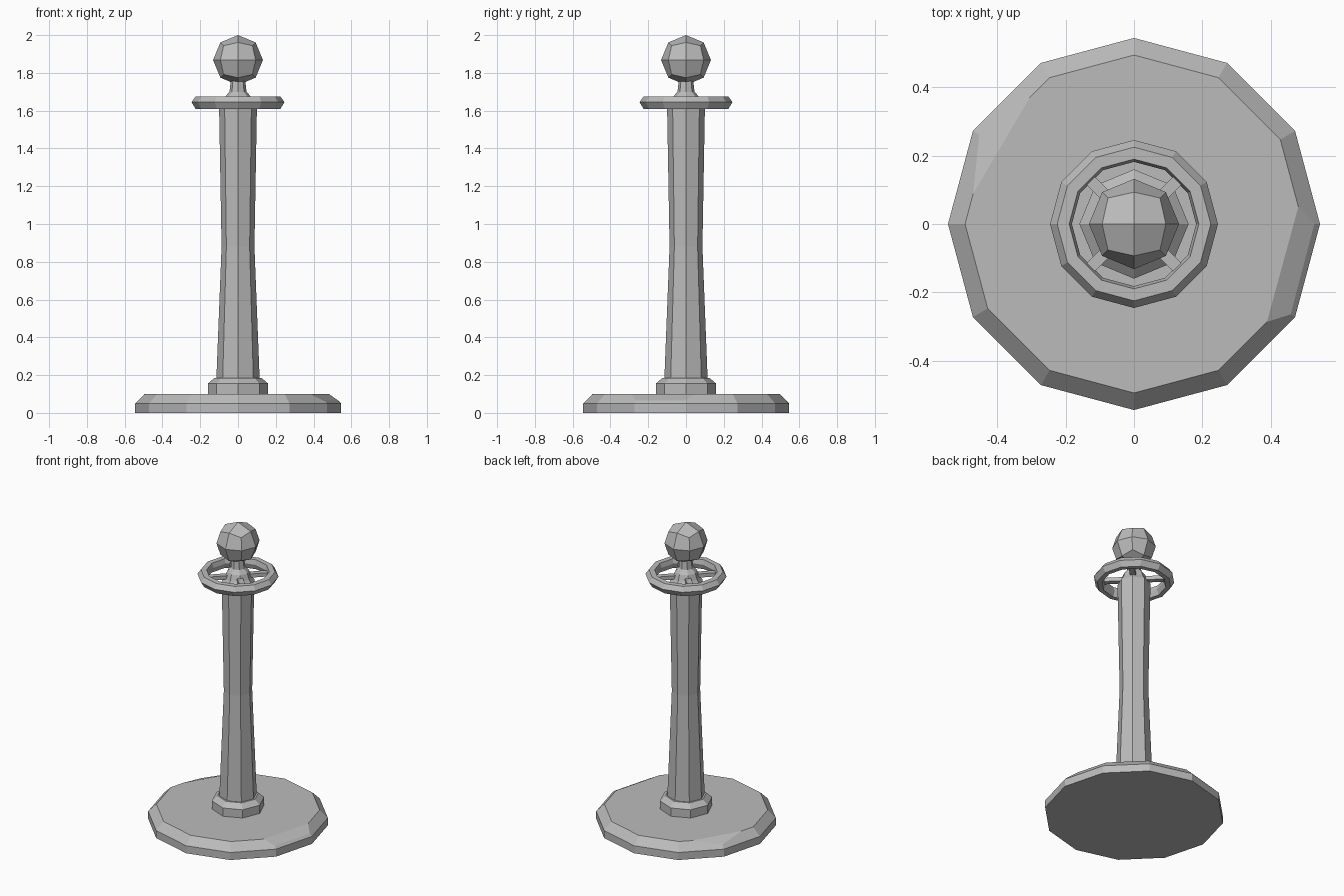
import bpy, bmesh
from math import sin, cos, pi
from mathutils import Vector

cube = bpy.data.objects.get("Cube")
if cube:
    bpy.data.objects.remove(cube, do_unlink=True)

metal = bpy.data.materials.new("plain grey metal")
metal.use_nodes = True
grey = (0.5, 0.5, 0.5, 1)
metal.diffuse_color = grey
metal.node_tree.nodes["Principled BSDF"].inputs["Base Color"].default_value = grey


def add_object(name, bm):
    bmesh.ops.recalc_face_normals(bm, faces=bm.faces)
    mesh = bpy.data.meshes.new(name)
    bm.to_mesh(mesh)
    bm.free()
    mesh.materials.append(metal)
    obj = bpy.data.objects.new(name, mesh)
    bpy.context.collection.objects.link(obj)
    return obj


def lathe(profile, sides, closed=False):
    """Spin (radius, height) points; a closed profile makes a ring, an open one is capped."""
    bm = bmesh.new()
    rings = [[bm.verts.new((r * cos(2 * pi * i / sides), r * sin(2 * pi * i / sides), z))
              for i in range(sides)] for r, z in profile]
    pairs = list(zip(rings, rings[1:]))
    if closed:
        pairs.append((rings[-1], rings[0]))
    else:
        bm.faces.new(rings[0])
        bm.faces.new(rings[-1])
    for low, high in pairs:
        for i in range(sides):
            j = (i + 1) % sides
            bm.faces.new((low[i], low[j], high[j], high[i]))
    return bm


def chip(bm, point, normal):
    """Slice a worn corner off a solid."""
    geom = bm.verts[:] + bm.edges[:] + bm.faces[:]
    cut = bmesh.ops.bisect_plane(bm, geom=geom, plane_co=point, plane_no=normal, clear_outer=True)
    edges = [e for e in cut["geom_cut"] if isinstance(e, bmesh.types.BMEdge)]
    bmesh.ops.holes_fill(bm, edges=edges)


# Heavy round foot with two worn corners
foot = lathe([(0.545, 0), (0.545, 0.05), (0.495, 0.1)], 12)
chip(foot, Vector((-0.385, 0.235, 0.1)), Vector((-0.34, 0.2, 1)))
chip(foot, Vector((0.435, -0.12, 0.1)), Vector((0.55, -0.15, 1)))
add_object("foot", foot)

# Collar, post and neck are eight-sided
add_object("collar", lathe([(0.16, 0.09), (0.16, 0.155), (0.125, 0.185)], 8))
add_object("post", lathe([(0.115, 0.17), (0.087, 0.88), (0.1, 1.61), (0.077, 1.645)], 8))
add_object("neck", lathe([(0.085, 1.63), (0.068, 1.675), (0.045, 1.7), (0.037, 1.77)], 8))

# Rope ring
add_object("ring", lathe([(0.246, 1.645), (0.225, 1.675), (0.19, 1.675),
                          (0.182, 1.645), (0.195, 1.61), (0.225, 1.61)], 12, closed=True))

# Four diagonal spokes
for k, name in enumerate(("back_left", "back_right", "front_right", "front_left")):
    bm = bmesh.new()
    bmesh.ops.create_cube(bm, size=1)
    bmesh.ops.scale(bm, vec=(0.15, 0.035, 0.025), verts=bm.verts)
    spoke = add_object(name + "_spoke", bm)
    a = pi / 4 + k * pi / 2
    spoke.location = (0.12 * cos(a), 0.12 * sin(a), 1.643)
    spoke.rotation_euler.z = a

# Faceted ball made from a rounded cube
ball = bmesh.new()
bmesh.ops.create_cube(ball, size=1)
bmesh.ops.subdivide_edges(ball, edges=ball.edges[:], cuts=1, use_grid_fill=True)
for v in ball.verts:
    v.co = v.co.normalized() * 0.132
add_object("ball", ball).location.z = 1.868
